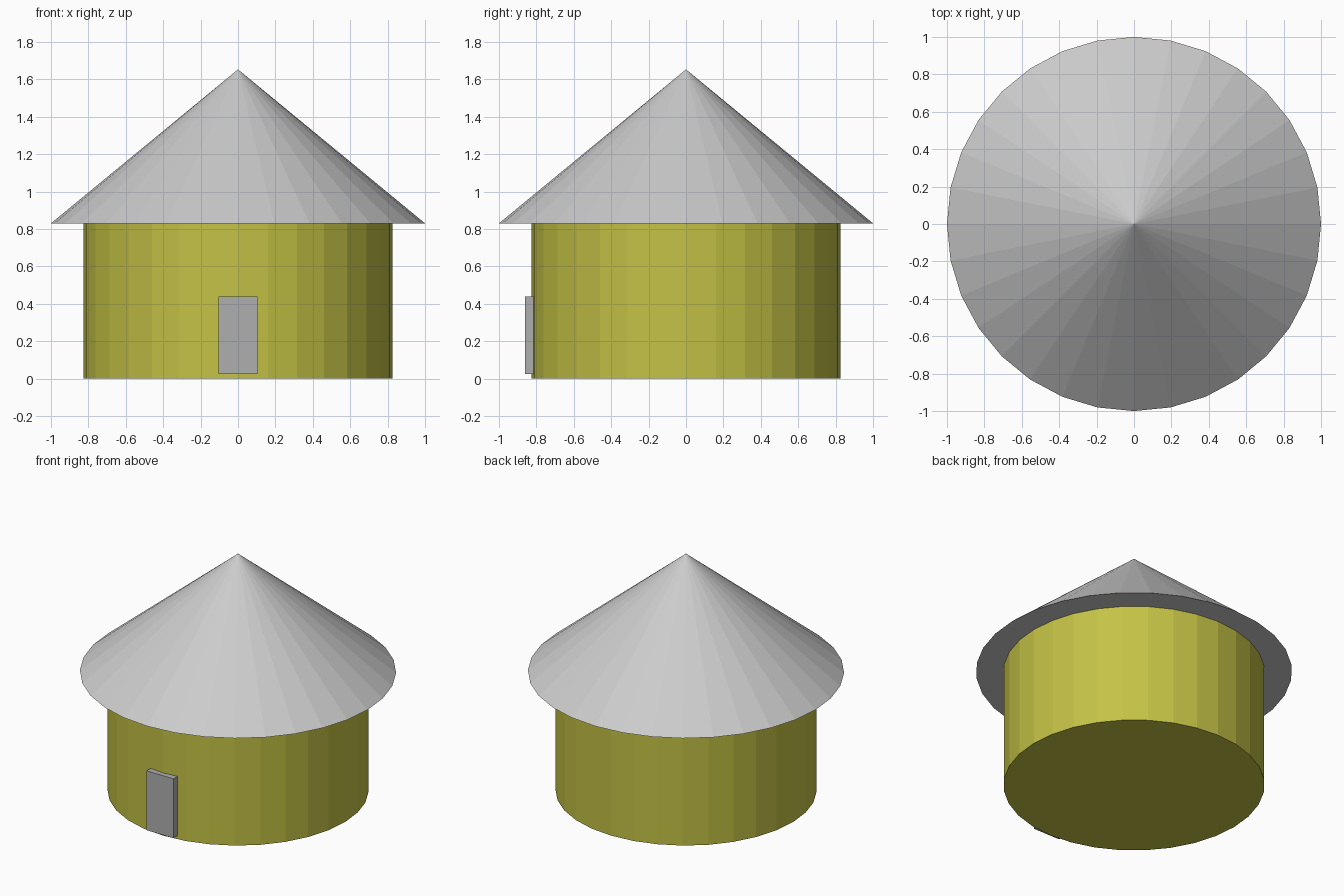
import bpy

if "Cube" in bpy.data.objects:
    bpy.data.objects.remove(bpy.data.objects["Cube"])

SIDES = 32
WALL_R, WALL_H = 0.826, 0.83
ROOF_R, ROOF_H = 1.0, 0.823


def paint(obj, name, rgb):
    mat = bpy.data.materials.new(name)
    mat.diffuse_color = (*rgb, 1.0)
    mat.use_nodes = True
    mat.node_tree.nodes["Principled BSDF"].inputs["Base Color"].default_value = mat.diffuse_color
    obj.data.materials.append(mat)


# Round wall
bpy.ops.mesh.primitive_cylinder_add(vertices=SIDES, radius=WALL_R, depth=WALL_H,
                                    location=(0, 0, WALL_H / 2))
wall = bpy.context.object
wall.name = "round_wall"
paint(wall, "olive", (0.55, 0.54, 0.06))

# Conical roof with overhanging eaves
bpy.ops.mesh.primitive_cone_add(vertices=SIDES, radius1=ROOF_R, radius2=0, depth=ROOF_H,
                                location=(0, 0, WALL_H + ROOF_H / 2))
bpy.context.object.name = "cone_roof"

# Door slab set into the front of the wall
bpy.ops.mesh.primitive_cube_add(size=1, location=(0, -0.82, 0.231))
door = bpy.context.object
door.name = "door"
door.scale = (0.208, 0.082, 0.414)
bpy.ops.object.transform_apply(location=False, rotation=False, scale=True)
paint(door, "dark_grey", (0.43, 0.43, 0.43))
